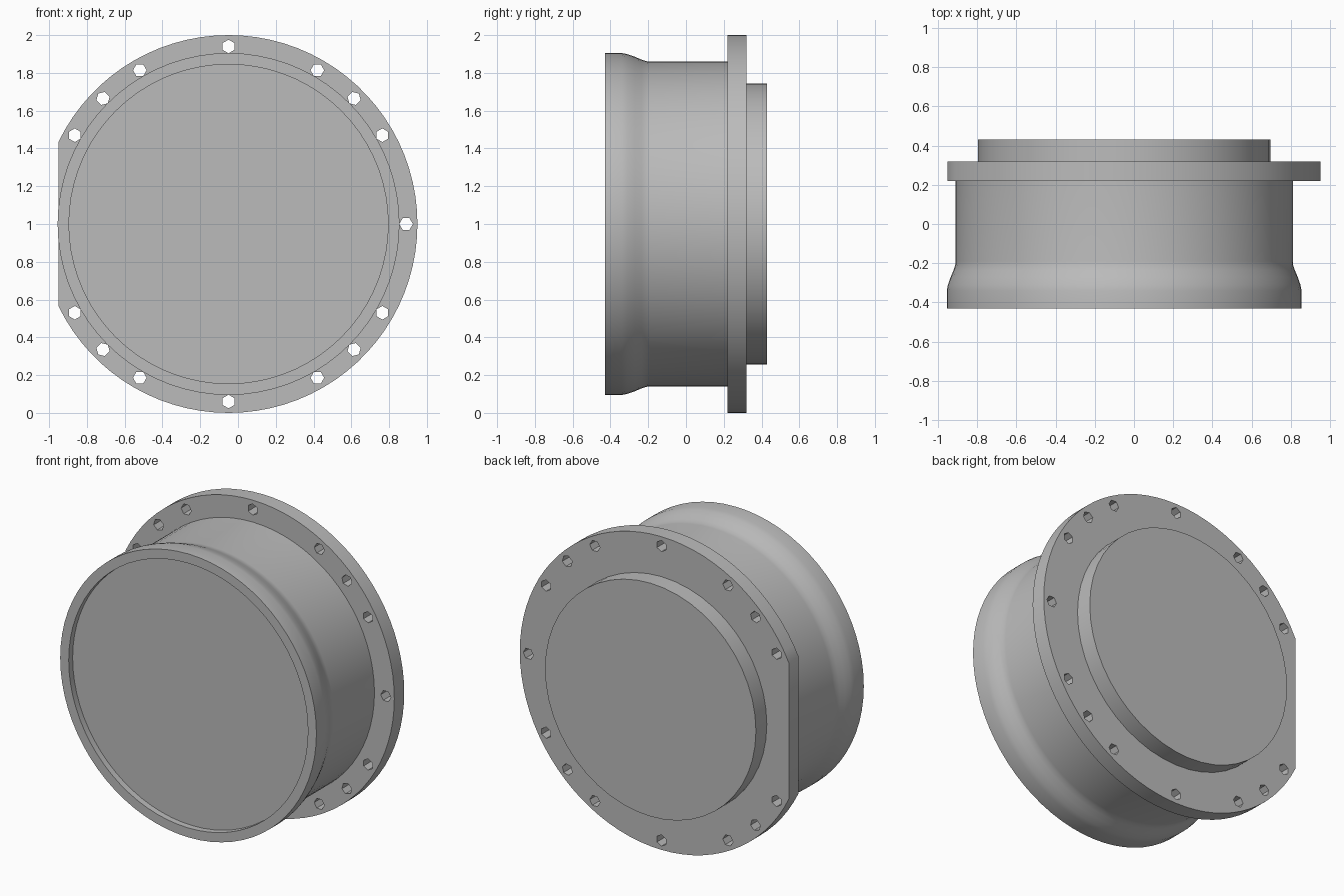
import bpy, bmesh
from math import pi, sin, cos, acos, radians
from mathutils import Matrix, Vector

cube = bpy.data.objects.get("Cube")
if cube:
    bpy.data.objects.remove(cube, do_unlink=True)

CENTRE = Vector((-0.05, 0, 1))

grey = bpy.data.materials.new("plain grey")
grey.use_nodes = True
colour = (0.5, 0.5, 0.5, 1)
grey.diffuse_color = colour
grey.node_tree.nodes["Principled BSDF"].inputs["Base Color"].default_value = colour


def select(obj):
    bpy.ops.object.select_all(action='DESELECT')
    obj.select_set(True)
    bpy.context.view_layer.objects.active = obj


def finish(obj):
    select(obj)
    bpy.ops.object.shade_smooth_by_angle(angle=radians(30))


def lathe(name, profile, steps):
    """Revolve (radius, y) points around the drum axis."""
    bm = bmesh.new()
    verts = [bm.verts.new((r, y, 0)) for r, y in profile]
    edges = [bm.edges.new(pair) for pair in zip(verts, verts[1:])]
    bmesh.ops.spin(bm, geom=verts + edges, cent=(0, 0, 0), axis=(0, 1, 0),
                   angle=2 * pi, steps=steps, use_merge=True)
    bmesh.ops.remove_doubles(bm, verts=bm.verts, dist=0.0001)
    bmesh.ops.recalc_face_normals(bm, faces=bm.faces)
    bm.transform(Matrix.Translation(CENTRE))
    mesh = bpy.data.meshes.new(name)
    bm.to_mesh(mesh)
    bm.free()
    mesh.materials.append(grey)
    obj = bpy.data.objects.new(name, mesh)
    bpy.context.collection.objects.link(obj)
    finish(obj)


# Drum with flared front lip and shallow recessed face
lathe("drum", [(0, -0.39), (0.845, -0.39), (0.845, -0.43), (0.905, -0.43),
               (0.905, -0.34), (0.899, -0.31), (0.885, -0.27), (0.87, -0.235),
               (0.862, -0.21), (0.86, -0.19), (0.86, 0.23), (0, 0.23)], 72)

# Raised round boss on the back
lathe("back_boss", [(0, 0.31), (0.745, 0.31), (0.745, 0.43), (0, 0.43)], 48)


# Flange: a filled outline with one flat side and bolt holes, extruded
def add_loop(curve, points):
    spline = curve.splines.new('POLY')
    spline.points.add(len(points) - 1)
    for p, (x, y) in zip(spline.points, points):
        p.co = (x, y, 0, 1)
    spline.use_cyclic_u = True


curve = bpy.data.curves.new("flange", 'CURVE')
curve.dimensions = '2D'
curve.fill_mode = 'BOTH'
curve.extrude = 0.05
flat = pi - acos(0.9)
arc = [flat * (i / 36 - 1) for i in range(73)]
add_loop(curve, [(cos(a), sin(a)) for a in arc])
for deg in [0] + [s * d for s in (1, -1) for d in (30, 45, 60, 90, 120, 135, 150)]:
    a = radians(deg)
    add_loop(curve, [(0.94 * cos(a) + 0.036 * cos(a + k * pi / 3),
                      0.94 * sin(a) + 0.036 * sin(a + k * pi / 3)) for k in range(6)])
curve.materials.append(grey)
flange = bpy.data.objects.new("flange", curve)
bpy.context.collection.objects.link(flange)
flange.location = CENTRE + Vector((0, 0.27, 0))
flange.rotation_euler.x = pi / 2
select(flange)
bpy.ops.object.convert(target='MESH')
flange = bpy.context.object
bm = bmesh.new()
bm.from_mesh(flange.data)
bmesh.ops.remove_doubles(bm, verts=bm.verts, dist=0.0001)
bmesh.ops.recalc_face_normals(bm, faces=bm.faces)
bm.to_mesh(flange.data)
bm.free()
finish(flange)
